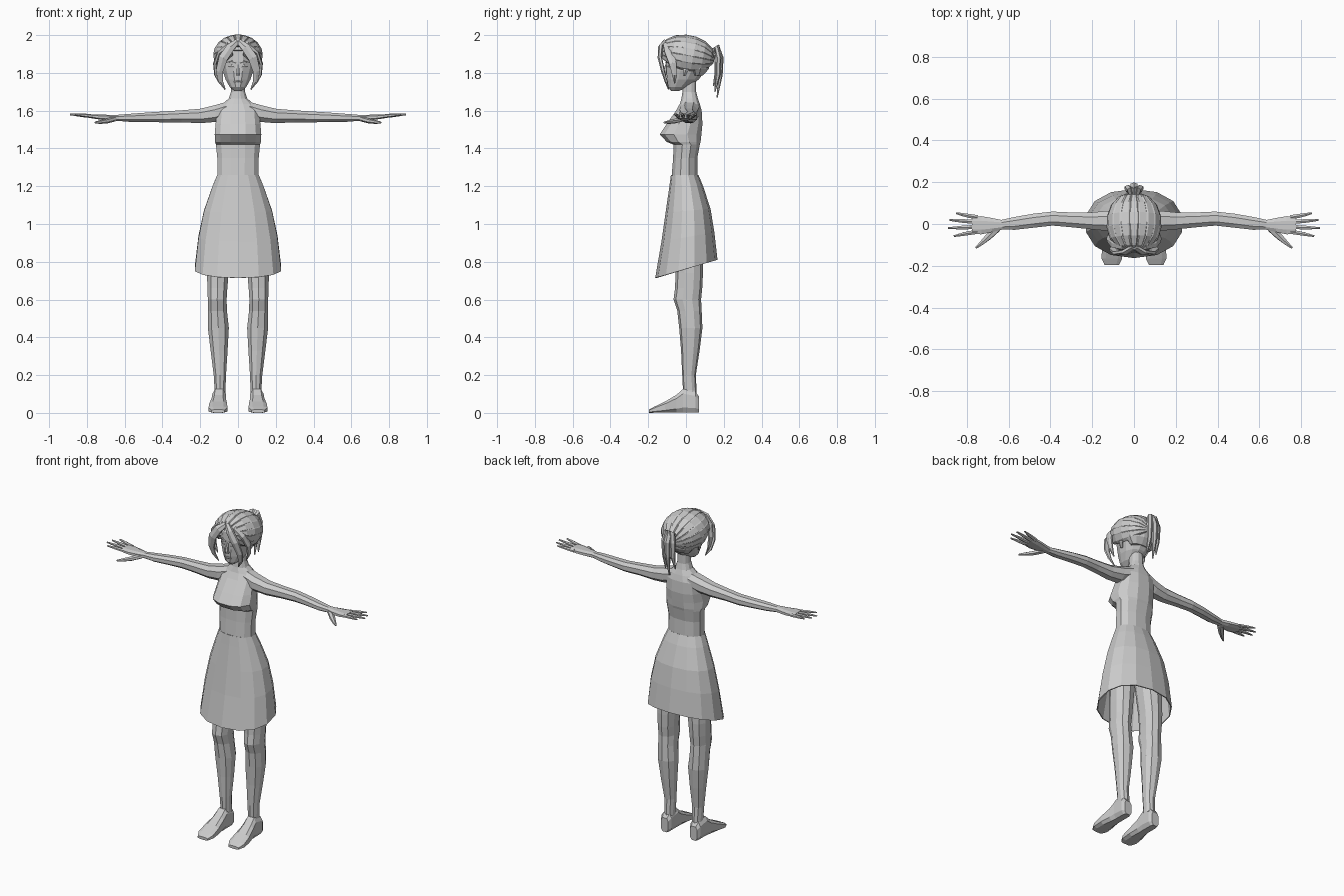
import bpy, bmesh, math
from mathutils import Vector as V

grey = bpy.data.materials.new("plain grey")
grey.diffuse_color = (0.6, 0.6, 0.6, 1)


def spow(a, p):
    return math.copysign(abs(a) ** p, a)


def ring(c, u, v, n=8, p=1.0, off=0.5):
    """Closed section around c spanned by half-axes u and v; p < 1 is boxier."""
    c, u, v = V(c), V(u), V(v)
    out = []
    for i in range(n):
        a = 2 * math.pi * (i + off) / n
        out.append(c + u * spow(math.cos(a), p) + v * spow(math.sin(a), p))
    return out


def zring(z, y0, y1, hx, x=0, n=12, p=0.85, slope=0):
    """Section across an upright part, from front y0 to back y1."""
    r = (y1 - y0) / 2
    return ring((x, (y0 + y1) / 2, z + slope * (y0 + y1) / 2), (hx, 0, 0), (0, r, slope * r), n, p)


def tube(path, sizes, side=(0, 1, 0), n=6):
    """Tapered lock, finger or limb; sizes are (half width, half thickness)."""
    path = [V(q) for q in path]
    out = []
    for i, q in enumerate(path):
        t = (path[min(i + 1, len(path) - 1)] - path[max(i - 1, 0)]).normalized()
        s = V(side) - t * V(side).dot(t)
        s.normalize()
        out.append(ring(q, s * sizes[i][0], t.cross(s) * sizes[i][1], n))
    return out


def build(name, lofts, mirror=False, caps=True):
    bm = bmesh.new()
    for rings in lofts:
        vs = [[bm.verts.new(q) for q in r] for r in rings]
        n = len(vs[0])
        for a, b in zip(vs, vs[1:]):
            for i in range(n):
                j = (i + 1) % n
                bm.faces.new((a[i], a[j], b[j], b[i]))
        if caps:
            bm.faces.new(vs[0][::-1])
            bm.faces.new(vs[-1])
    bmesh.ops.recalc_face_normals(bm, faces=bm.faces)
    me = bpy.data.meshes.new(name)
    bm.to_mesh(me)
    bm.free()
    me.materials.append(grey)
    ob = bpy.data.objects.new(name, me)
    bpy.context.collection.objects.link(ob)
    if mirror:
        ob.modifiers.new("Mirror", 'MIRROR').use_mirror_merge = False
    return ob


# Bodice with bust shelf, chest, shoulders and neck
build("torso", [[zring(*r) for r in (
    (1.25, -.078, .064, .112), (1.35, -.07, .062, .113), (1.42, -.068, .075, .12),
    (1.435, -.105, .08, .125), (1.475, -.142, .085, .127), (1.53, -.105, .09, .122),
    (1.60, -.055, .085, .115), (1.635, -.035, .075, .085), (1.665, -.025, .064, .05),
    (1.70, -.02, .055, .038), (1.78, -.025, .055, .038))]])

# Open skirt with a hem that dips at the front
skirt = build("skirt", [[zring(z, y0, y1, hx, n=14, p=.9, slope=s) for z, y0, y1, hx, s in (
    (1.26, -.08, .066, .113, 0), (1.20, -.088, .09, .138, .02), (1.07, -.108, .13, .184, .08),
    (.93, -.13, .15, .214, .18), (.762, -.163, .167, .234, .29))]], caps=False)
solid = skirt.modifiers.new("Solidify", 'SOLIDIFY')
solid.thickness = .006

# Legs
build("legs", [[zring(z, y0, y1, hx, x, 10, .9) for z, y0, y1, hx, x in (
    (1.0, -.07, .09, .075, .09), (.74, -.055, .09, .06, .107), (.66, -.058, .086, .055, .109),
    (.60, -.066, .08, .052, .11), (.54, -.046, .083, .053, .109), (.45, -.036, .087, .058, .104),
    (.33, -.026, .072, .047, .1), (.20, -.02, .052, .034, .096), (.12, -.016, .056, .03, .095),
    (.04, -.02, .06, .034, .1))]], mirror=True)

# Feet, lofted from heel to toe
build("feet", [[ring((x, y, h / 2), (hx, 0, 0), (0, 0, h / 2), 8, .6) for y, x, hx, h in (
    (.068, .1, .026, .09), (.05, .1, .036, .115), (-.015, .1, .037, .13), (-.05, .102, .04, .098),
    (-.11, .105, .05, .062), (-.165, .106, .052, .035), (-.197, .106, .036, .018))]], mirror=True)

# Arms from shoulder to wrist
build("arms", [[ring((x, y, z), (0, ry, 0), (0, 0, rz), 8, .9) for x, y, z, ry, rz in (
    (.06, .02, 1.605, .055, .045), (.12, .015, 1.585, .052, .048), (.2, .015, 1.572, .044, .041),
    (.3, .02, 1.57, .038, .034), (.39, .026, 1.567, .036, .031), (.48, .016, 1.565, .036, .027),
    (.57, .003, 1.562, .033, .023), (.64, -.004, 1.562, .024, .017))]], mirror=True)

# Palms, four fingers and a thumb
palm = [ring((x, y, z), (0, ry, 0), (0, 0, rz), 8, .8) for x, y, z, ry, rz in (
    (.63, -.004, 1.562, .024, .017), (.68, -.005, 1.563, .036, .016),
    (.73, -.006, 1.566, .046, .014), (.775, -.006, 1.57, .045, .011))]
fingers = []
for y0, y1, tip in ((.032, .052, .852), (.010, .019, .882), (-.014, -.020, .89), (-.037, -.058, .862)):
    m = (.76 + tip) / 2
    fingers.append(tube([(.75, y0, 1.568), (m, (y0 + y1) / 2, 1.575), (tip, y1, 1.58)],
                        [(.012, .010), (.010, .009), (.005, .004)]))
thumb = tube([(.655, -.02, 1.556), (.695, -.06, 1.545), (.73, -.092, 1.54), (.757, -.115, 1.537)],
             [(.02, .014), (.017, .013), (.011, .010), (.005, .005)])
build("hands", [palm, thumb] + fingers, mirror=True)

# Head from chin to crown
build("head", [[zring(*r, n=12, p=.95) for r in (
    (1.705, -.08, -.035, .022), (1.725, -.098, .015, .045), (1.765, -.104, .07, .068),
    (1.81, -.106, .105, .084), (1.86, -.108, .125, .095), (1.91, -.106, .12, .095),
    (1.95, -.08, .09, .075), (1.975, -.04, .05, .04))]])

# Face details
build("nose", [[ring((0, y, z), (w, 0, 0), (0, d, 0), 6) for z, y, w, d in (
    (1.845, -.104, .007, .006), (1.80, -.112, .011, .012), (1.785, -.106, .014, .012))]])
build("lips", [tube([(-.022, -.097, 1.752), (0, -.103, 1.754), (.022, -.097, 1.752)],
                    [(.003, .003), (.007, .006), (.003, .003)], (0, 0, 1))])
build("brows", [tube([(.012, -.106, 1.853), (.035, -.101, 1.862), (.06, -.085, 1.856)],
                     [(.004, .004), (.005, .005), (.003, .003)], (0, 0, 1))], mirror=True)
build("eyes", [tube([(.018, -.103, 1.832), (.034, -.098, 1.836), (.052, -.086, 1.833)],
                    [(.003, .003), (.009, .004), (.003, .003)], (0, 0, 1))], mirror=True)
build("ears", [tube([(.084, -.01, 1.785), (.094, -.002, 1.815), (.096, .008, 1.84)],
                    [(.008, .006), (.016, .009), (.01, .006)])], mirror=True)

# Combed hair: ridged locks sweeping from the parting to the ponytail root
front, back = V((0, -.128, 1.915)), V((0, .138, 1.865))
axis = (back - front).normalized()
up = V((1, 0, 0)).cross(axis)
mid = (front + back) / 2
locks, count = [], 13
for k in range(count):
    a = math.radians(-28 + 236 * k / (count - 1))
    out = V((1, 0, 0)) * math.cos(a) * .12 + up * math.sin(a) * .1
    normal = out.normalized()
    tangent = (up * math.cos(a) - V((1, 0, 0)) * math.sin(a)).normalized()
    rows = []
    for i in range(8):
        t = math.pi * (.07 + .88 * i / 7)
        q = mid - axis * math.cos(t) * .136 + out * math.sin(t) ** .85
        s = max(math.sin(t), .22)
        d = (normal * math.sin(t) - axis * math.cos(t)).normalized()
        rows.append(ring(q, tangent * .034 * s, d * .013, 6, 1, 0))
    locks.append(rows)
build("swept_hair", locks)

# Scalp cap filling the back of the head beneath the locks
build("hair_cap", [[zring(*r, n=12, p=1) for r in (
    (1.785, .03, .09, .07), (1.82, .0, .122, .098), (1.87, -.03, .138, .11),
    (1.92, -.108, .128, .106), (1.96, -.085, .095, .08), (1.985, -.05, .05, .045))]])

# Fringe sweeping past each cheek, with a shorter lock behind it
build("fringe", [
    tube([(.004, -.112, 1.965), (.04, -.135, 1.935), (.078, -.138, 1.88), (.098, -.122, 1.81),
          (.092, -.105, 1.755), (.068, -.092, 1.712)],
         [(.016, .012), (.026, .013), (.028, .012), (.022, .010), (.014, .008), (.003, .003)], (1, 0, .3)),
    tube([(.05, -.105, 1.955), (.1, -.09, 1.91), (.122, -.07, 1.85), (.118, -.06, 1.79), (.098, -.06, 1.745)],
         [(.02, .01), (.026, .011), (.022, .010), (.015, .008), (.003, .003)])], mirror=True)

# Ponytail with its tie
build("hair_tie", [tube([(0, .122, 1.885), (0, .15, 1.905)], [(.026, .03), (.026, .028)], (1, 0, 0), 8)])
build("ponytail", [tube(
    [(x * .3, .135, 1.91), (x * .6, .165, 1.935), (x, .185 + b, 1.88), (x, .182 + b, 1.79), (x * 1.2, .165 + b, low)],
    [(.014, .014), (.02, .017), (.02, .014), (.016, .012), (.003, .003)], (1, 0, 0))
    for x, b, low in ((-.028, -.012, 1.71), (0, 0, 1.67), (.028, -.012, 1.70), (.008, -.02, 1.73))])
